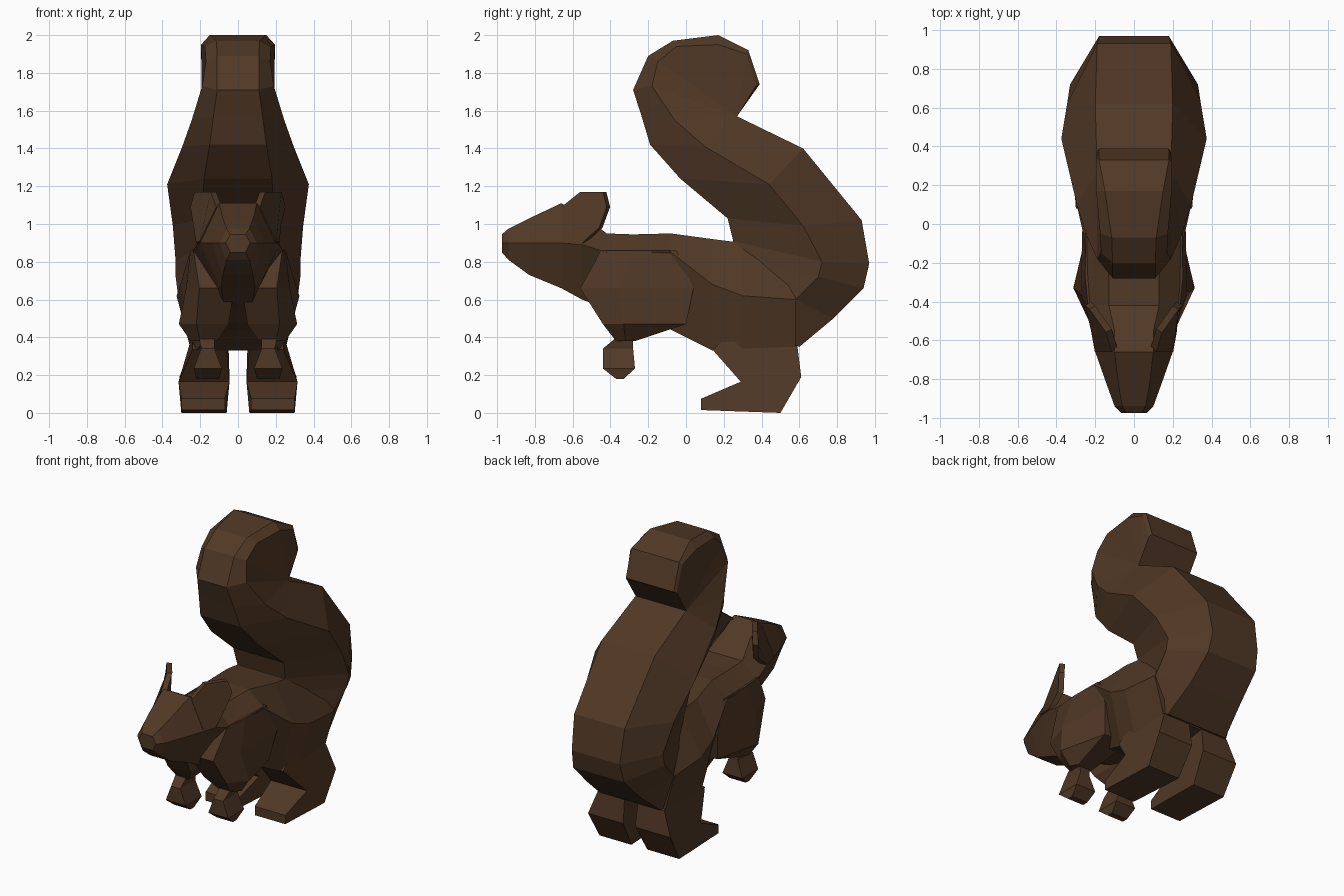
import bpy, bmesh

fur = bpy.data.materials.new("brown_fur")
fur.diffuse_color = (0.082, 0.040, 0.019, 1)


def loft(name, rings, mirror=False):
    """Skin a list of equal-length point rings, capping both ends."""
    bm = bmesh.new()
    vs = [[bm.verts.new(p) for p in r] for r in rings]
    n = len(rings[0])
    for a, b in zip(vs, vs[1:]):
        for i in range(n):
            j = (i + 1) % n
            bm.faces.new((a[i], a[j], b[j], b[i]))
    bm.faces.new(vs[0])
    bm.faces.new(vs[-1])
    bmesh.ops.remove_doubles(bm, verts=bm.verts, dist=0.0005)
    bmesh.ops.recalc_face_normals(bm, faces=bm.faces)
    me = bpy.data.meshes.new(name)
    bm.to_mesh(me)
    bm.free()
    me.materials.append(fur)
    ob = bpy.data.objects.new(name, me)
    bpy.context.collection.objects.link(ob)
    if mirror:
        ob.modifiers.new("Mirror", 'MIRROR')
    return ob


def hexagon(a, m, b):
    """Symmetric six-sided ring from three (half width, y, z) levels."""
    (wa, ya, za), (wm, ym, zm), (wb, yb, zb) = a, m, b
    return [(-wa, ya, za), (wa, ya, za), (wm, ym, zm),
            (wb, yb, zb), (-wb, yb, zb), (-wm, ym, zm)]


def box_ring(z, x0, x1, y0, y1):
    return [(x0, y0, z), (x1, y0, z), (x1, y1, z), (x0, y1, z)]


# Head and body: y, bottom z, side z, top z, side, top and bottom half widths
body = [
    (-0.975, .85, .90, .945, .065, .04, .04),
    (-0.94, .81, .90, .975, .10, .06, .06),
    (-0.83, .73, .90, 1.03, .14, .08, .08),
    (-0.66, .66, .90, 1.11, .20, .10, .09),
    (-0.55, .60, .89, 1.05, .22, .10, .08),
    (-0.42, .55, .85, .95, .24, .13, .06),
    (-0.28, .48, .85, .945, .25, .13, .06),
    (-0.08, .44, .85, .95, .255, .14, .13),
    (0.14, .33, .68, .92, .305, .18, .22),
    (0.30, .335, .62, .90, .325, .18, .25),
    (0.58, .35, .60, .80, .32, .18, .25),
]
loft("body_and_head", [hexagon((wt, y, zt), (wm, y, zm), (wb, y, zb))
                       for y, zb, zm, zt, wm, wt, wb in body])

# Tail: inner, side and outer (half width, y, z), curling back at the tip
notch = (.19, .27, 1.57)
tail = [
    ((.18, .25, .45), (.27, .45, .43), (.23, .60, .35)),
    ((.18, .25, .60), (.315, .58, .60), (.20, .78, .50)),
    ((.18, .25, .80), (.33, .70, .72), (.19, .94, .66)),
    ((.18, .25, .91), (.33, .72, .80), (.18, .97, .79)),
    ((.19, .22, 1.03), (.345, .62, .99), (.19, .93, 1.02)),
    ((.18, -.03, 1.24), (.375, .44, 1.21), (.20, .62, 1.40)),
    ((.15, -.19, 1.42), (.295, .10, 1.41), notch),
    ((.13, -.235, 1.57), (.245, -.06, 1.55), notch),
    ((.11, -.28, 1.71), (.19, -.18, 1.73), notch),
    ((.11, -.20, 1.89), (.17, -.15, 1.86), notch),
    ((.115, -.07, 1.97), (.175, -.05, 1.94), notch),
    ((.15, .17, 2.0), (.195, .17, 1.95), notch),
    ((.18, .33, 1.92), (.195, .32, 1.90), notch),
    ((.18, .39, 1.74), (.19, .37, 1.73), notch),
]
loft("tail", [hexagon(*s) for s in tail])

# Front legs: shoulder blending into the flank, peaking at the elbow
# z, inner x, then (x, y) of the front, side and back edges
shoulder = [
    (.86, .04, (.235, -.45), (.252, -.28), (.25, -.05)),
    (.66, .02, (.205, -.56), (.275, -.36), (.265, .04)),
    (.47, .05, (.22, -.44), (.313, -.33), (.235, .00)),
    (.38, .11, (.20, -.37), (.25, -.32), (.22, -.27)),
]
loft("upper_front_leg", [[(xi, f[1], z), (*f, z), (*s, z), (*b, z), (xi, b[1], z)]
                         for z, xi, f, s, b in shoulder], True)
loft("front_paw", [box_ring(*r) for r in (
    (.46, .12, .22, -.38, -.27), (.39, .125, .205, -.38, -.28),
    (.34, .125, .195, -.44, -.28), (.235, .085, .235, -.44, -.27),
    (.18, .10, .22, -.37, -.33))], True)

# Hind legs: side outline of (y, z, inner x, outer x)
outline = [(.08, .015, .07, .30), (.08, .075, .07, .30), (.29, .165, .045, .315),
           (.14, .335, .06, .24), (.25, .42, .08, .24), (.50, .42, .08, .24),
           (.59, .35, .05, .25), (.61, .19, .045, .31), (.50, 0, .06, .30)]
loft("hind_leg", [[(p[k], p[0], p[1]) for p in outline] for k in (2, 3)], True)

# Ears: thin leaves growing out of the side of the head
leaf = [(.115, -.66, 1.09), (.145, -.56, 1.17), (.23, -.44, 1.17),
        (.252, -.42, 1.09), (.225, -.46, .98), (.222, -.55, .90), (.202, -.66, .91)]
loft("ear", [[(x - d, y + d * .6, z) for x, y, z in leaf] for d in (0, .03)], True)
